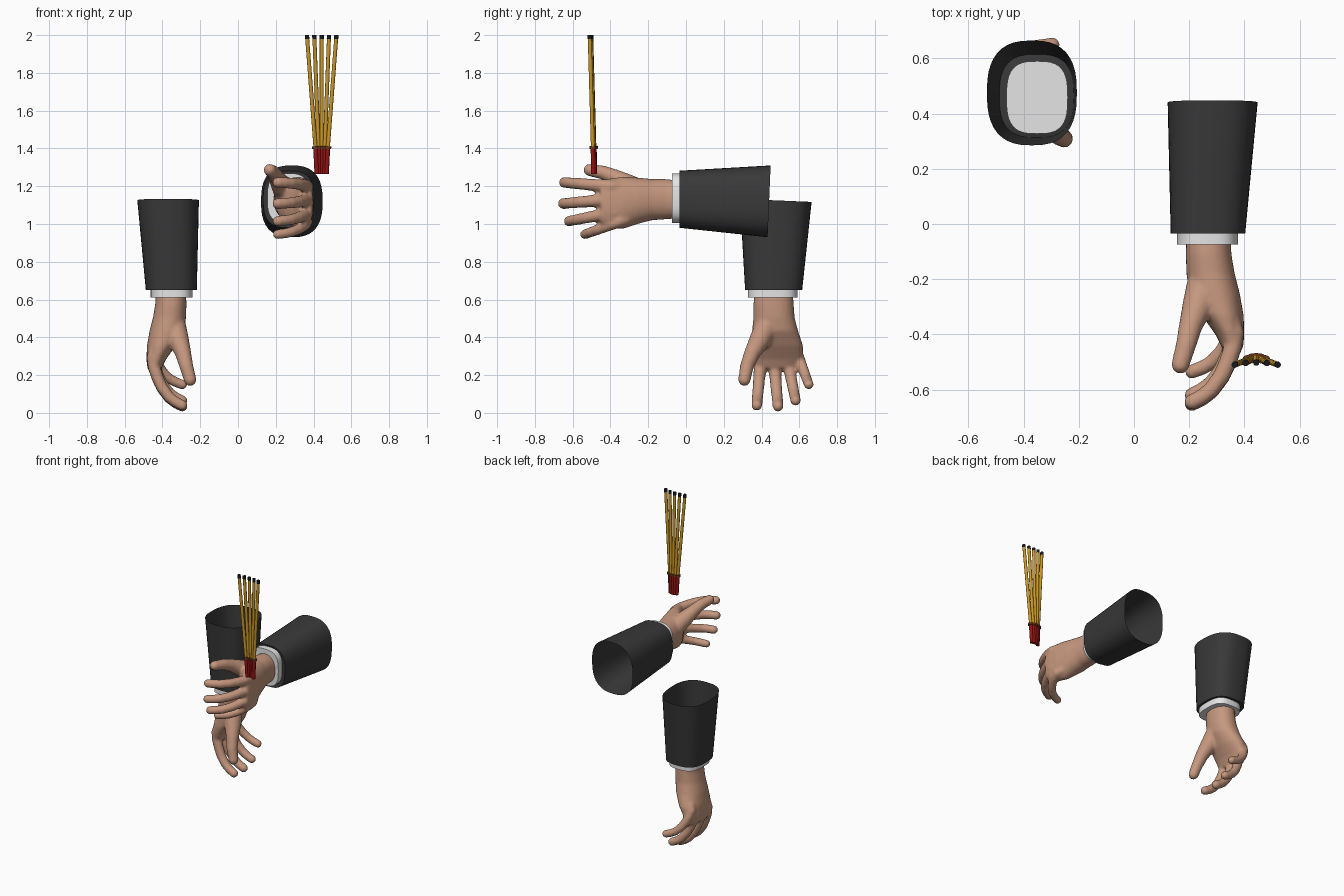
import bpy, bmesh, math
from mathutils import Vector, Matrix

cube = bpy.data.objects.get("Cube")
if cube:
    bpy.data.objects.remove(cube, do_unlink=True)


def material(name, r, g, b):
    m = bpy.data.materials.new(name)
    m.use_nodes = True
    m.diffuse_color = (r, g, b, 1)
    m.node_tree.nodes["Principled BSDF"].inputs["Base Color"].default_value = (r, g, b, 1)
    return m


skin = material("skin", 0.56, 0.31, 0.21)
cloth = material("dark cloth", 0.04, 0.04, 0.04)
white = material("white cuff", 0.78, 0.78, 0.78)
gold = material("gold wood", 0.62, 0.32, 0.02)
red = material("red grip", 0.3, 0.006, 0.006)
brown = material("brown band", 0.17, 0.04, 0.012)
black = material("black tip", 0.01, 0.01, 0.012)


def finish(name, bm, mat, matrix=None, angle=50):
    if matrix:
        bm.transform(matrix)
    bmesh.ops.recalc_face_normals(bm, faces=bm.faces)
    me = bpy.data.meshes.new(name)
    bm.to_mesh(me)
    bm.free()
    me.materials.append(mat)
    ob = bpy.data.objects.new(name, me)
    bpy.context.collection.objects.link(ob)
    bpy.ops.object.select_all(action='DESELECT')
    ob.select_set(True)
    bpy.context.view_layer.objects.active = ob
    bpy.ops.object.shade_smooth_by_angle(angle=math.radians(angle))
    return ob


def skin_rings(bm, rings, caps=True):
    loops = [[bm.verts.new(c) for c in ring] for ring in rings]
    n = len(loops[0])
    for a, b in zip(loops, loops[1:]):
        for i in range(n):
            j = (i + 1) % n
            bm.faces.new((a[i], a[j], b[j], b[i]))
    if caps:
        bm.faces.new(loops[0])
        bm.faces.new(loops[-1])


# Arm space: x = distance from sleeve opening, y = thumb side, z = palm side
def section(d, t0, t1, p0, p1, power=2.5, slant=0.0, n=40):
    ring = []
    for i in range(n):
        a = 2 * math.pi * i / n
        c, s = math.cos(a), math.sin(a)
        u = math.copysign(abs(c) ** (2 / power), c)
        v = math.copysign(abs(s) ** (2 / power), s)
        ring.append((d - slant * u, (t0 + t1) / 2 + u * (t1 - t0) / 2,
                     (p0 + p1) / 2 + v * (p1 - p0) / 2))
    return ring


def tube(bm, points, radii, n=16):
    points = [Vector(p) for p in points]
    rings = []
    for i, (c, r) in enumerate(zip(points, radii)):
        along = points[min(i + 1, len(points) - 1)] - points[max(i - 1, 0)]
        q = along.to_track_quat('Z', 'Y')
        rings.append([c + q @ Vector((r * math.cos(k * 2 * math.pi / n),
                                      r * math.sin(k * 2 * math.pi / n), 0)) for k in range(n)])
    skin_rings(bm, rings)


def digit(bm, points, radii):
    tube(bm, points, radii)
    for c, r in zip(points, radii):
        bmesh.ops.create_icosphere(bm, subdivisions=3, radius=r, matrix=Matrix.Translation(c))


PALM = [  # distance, little-finger side, thumb side, back, palm
    (0.49, -0.09, 0.11, -0.065, 0.095),
    (0.56, -0.095, 0.118, -0.068, 0.097),
    (0.63, -0.1, 0.118, -0.08, 0.095),
    (0.70, -0.118, 0.125, -0.098, 0.085),
    (0.78, -0.145, 0.13, -0.112, 0.04),
    (0.85, -0.145, 0.122, -0.115, -0.01),
    (0.90, -0.12, 0.11, -0.11, -0.035),
]
FINGERS = {  # base distance, base side, tip distance, tip side, radius
    "index": (0.80, 0.075, 1.095, 0.1, 0.034),
    "middle": (0.80, 0.015, 1.1, -0.012, 0.034),
    "ring": (0.79, -0.05, 1.07, -0.105, 0.033),
    "little": (0.77, -0.095, 0.985, -0.175, 0.031),
}
CURL = [(0, -0.065), (0.15, -0.08), (0.33, -0.073), (0.5, -0.056),
        (0.68, -0.032), (0.85, 0.005), (0.94, 0.04), (1, 0.075)]


def build_arm(side, matrix):
    # Hand: palm and digits fused into one smooth skin
    bm = bmesh.new()
    skin_rings(bm, [section(*row, power=2.2) for row in PALM])
    for d0, t0, d1, t1, r in FINGERS.values():
        digit(bm, [(d0 + f * (d1 - d0), t0 + f * (t1 - t0), p) for f, p in CURL],
              [r * (1.05 - 0.2 * f) for f, p in CURL])
    digit(bm, [(0.68, 0.05, 0.035), (0.75, 0.085, 0.055), (0.82, 0.125, 0.08),
               (0.89, 0.153, 0.097), (0.96, 0.166, 0.117)],
          [0.062, 0.056, 0.043, 0.037, 0.033])
    hand = finish(side + "_hand", bm, skin, matrix, 180)
    remesh = hand.modifiers.new("fuse", 'REMESH')
    remesh.mode = 'VOXEL'
    remesh.voxel_size = 0.009
    remesh.use_smooth_shade = True
    soften = hand.modifiers.new("soften", 'SMOOTH')
    soften.factor = 0.5
    soften.iterations = 6

    # Shirt cuff
    bm = bmesh.new()
    cuff = (-0.115, 0.148, -0.092, 0.13)
    skin_rings(bm, [section(0.465, *cuff, power=3), section(0.525, *cuff, power=3)])
    finish(side + "_cuff", bm, white, matrix)

    # Jacket sleeve, open at the far end with a turned-in hem at the cuff
    bm = bmesh.new()
    skin_rings(bm, [section(0.01, -0.19, 0.19, -0.163, 0.163, 2.6, slant=0.008),
                    section(0.485, -0.14, 0.162, -0.118, 0.152, 2.8),
                    section(0.48, -0.112, 0.145, -0.09, 0.128, 3)], caps=False)
    finish(side + "_sleeve", bm, cloth, matrix)


# The hanging arm, and its mirrored twin reaching forward
build_arm("right", Matrix(((0, 0, 1, -0.37), (0, -1, 0, 0.475), (-1, 0, 0, 1.135), (0, 0, 0, 1))))
build_arm("left", Matrix(((0, 0, -1, 0.285), (-1, 0, 0, 0.45), (0, 1, 0, 1.12), (0, 0, 0, 1))))


# Fan of five sticks: red grip, band, gold shaft, black tip
def rod(name, a, b, radius, mat):
    bm = bmesh.new()
    tube(bm, [a, b], [radius, radius], 12)
    finish(name, bm, mat)


for i in range(-2, 3):
    bow = 0.004 * i * i
    foot = Vector((0.443 + 0.013 * i, -0.482 - bow / 2, 1.265))
    neck = Vector((0.443 + 0.0165 * i, -0.485 - bow / 2, 1.405))
    top = Vector((0.443 + 0.039 * i, -0.502 - bow / 2, 2.0))
    tip = neck.lerp(top, 0.965)
    along = (top - neck).normalized() * 0.007
    label = "stick_%d_" % (i + 3)
    rod(label + "grip", foot, neck, 0.012, red)
    rod(label + "band", neck - along, neck + along, 0.018, brown)
    rod(label + "shaft", neck, tip, 0.0105, gold)
    rod(label + "tip", tip, top, 0.0115, black)
